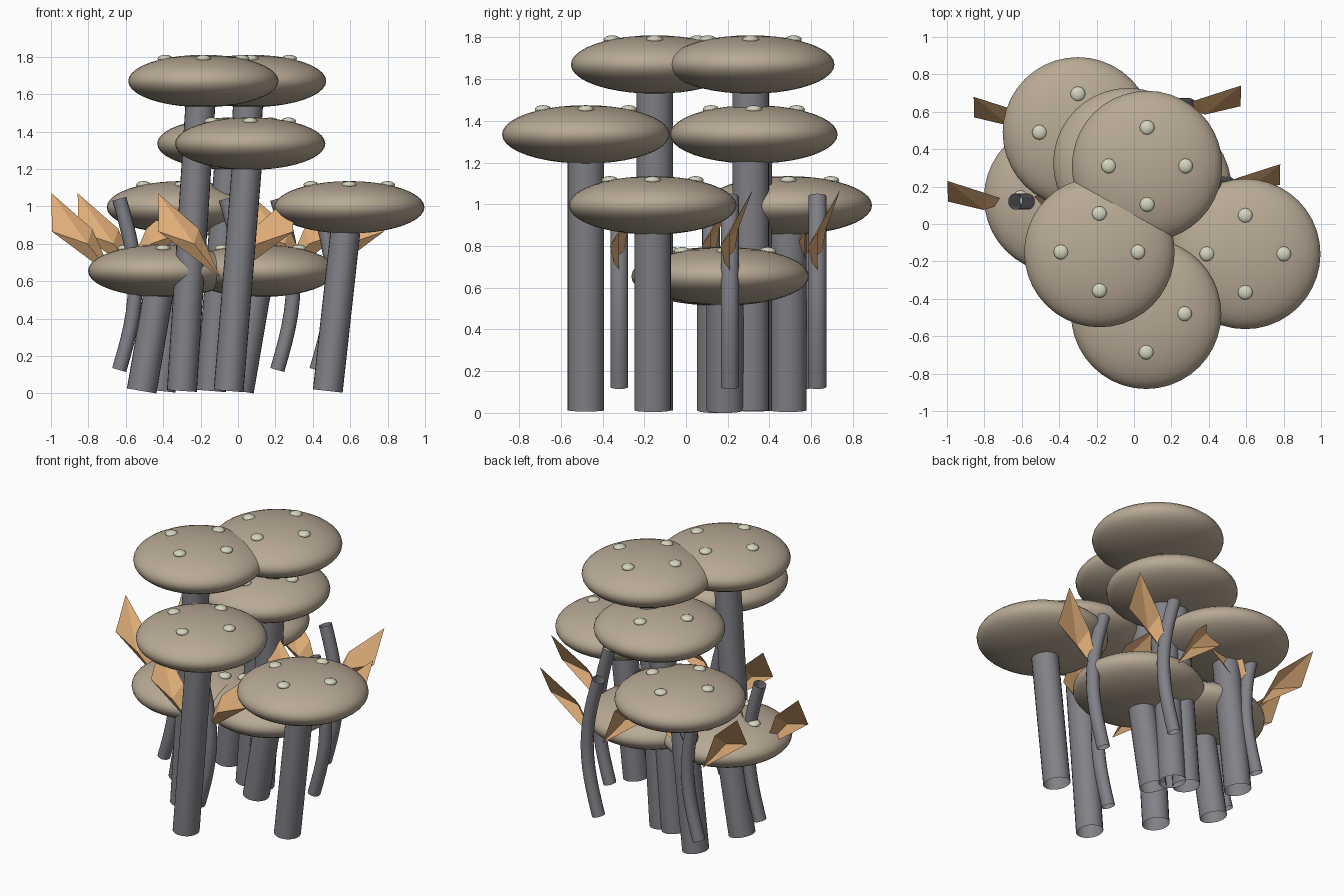
import bpy, bmesh, math
from mathutils import Vector, Matrix

if "Cube" in bpy.data.objects:
    bpy.data.objects.remove(bpy.data.objects["Cube"])


def material(name, rgb):
    m = bpy.data.materials.new(name)
    m.diffuse_color = (*rgb, 1)
    m.use_nodes = True
    m.node_tree.nodes["Principled BSDF"].inputs["Base Color"].default_value = m.diffuse_color
    return m


TAN = material("cap tan", (0.48, 0.40, 0.30))
GREY = material("stem grey", (0.22, 0.22, 0.245))
ORANGE = material("leaf orange", (0.74, 0.42, 0.19))
CREAM = material("spot cream", (0.66, 0.66, 0.52))


def finish(name, bm, mat, smooth=True):
    mesh = bpy.data.meshes.new(name)
    bm.to_mesh(mesh)
    bm.free()
    mesh.materials.append(mat)
    for p in mesh.polygons:
        p.use_smooth = smooth
    ob = bpy.data.objects.new(name, mesh)
    bpy.context.collection.objects.link(ob)
    return ob


def add_ellipsoid(bm, centre, size, segs, rings):
    m = Matrix.Translation(centre) @ Matrix.Diagonal((*size, 1))
    bmesh.ops.create_uvsphere(bm, u_segments=segs, v_segments=rings, radius=1, matrix=m)


def tube(name, path, rx, ry, segs):
    """Open tube bending in the xz plane."""
    bm = bmesh.new()
    rings = []
    for i, p in enumerate(path):
        t = (path[min(i + 1, len(path) - 1)] - path[max(i - 1, 0)]).normalized()
        side = Vector((t.z, 0, -t.x))
        rings.append([bm.verts.new(p + side * rx * math.cos(a) + Vector((0, ry * math.sin(a), 0)))
                      for a in (2 * math.pi * k / segs for k in range(segs))])
    for a, b in zip(rings, rings[1:]):
        for k in range(segs):
            n = (k + 1) % segs
            bm.faces.new((a[k], a[n], b[n], b[k]))
    return finish(name, bm, GREY)


def mushroom(x, y, z):
    # leaning stem
    tube("mushroom_stem", [Vector((x - 0.115, y, 0.013)), Vector((x - 0.01, y, z - 0.03))],
         0.08, 0.088, 24)
    # flattened cap
    bm = bmesh.new()
    add_ellipsoid(bm, (x, y, z), (0.402, 0.402, 0.14), 40, 20)
    finish("mushroom_cap", bm, TAN)
    # four raised spots
    bm = bmesh.new()
    for dx, dy in ((0.205, 0), (-0.205, 0), (0, 0.205), (0, -0.205)):
        add_ellipsoid(bm, (x + dx, y + dy, z + 0.12), (0.04, 0.04, 0.02), 12, 8)
    finish("cap_spots", bm, CREAM)


def sprout(x, y):
    # bowed thin stalk
    path = []
    for i in range(13):
        t = i / 12
        path.append(Vector((x + 0.085 * math.sin(math.pi * t), y, 0.125 + 0.915 * t)))
    tube("sprout_stalk", path, 0.039, 0.043, 16)
    # pair of folded kite leaves
    for s in (-1, 1):
        bm = bmesh.new()
        base, upper, tip, lower, fold = [
            bm.verts.new((x + s * px, y + py, pz)) for px, py, pz in (
                (0.03, 0.0, 0.62), (0.145, 0.04, 0.88), (0.362, 0.11, 1.07),
                (0.36, 0.0, 0.865), (0.17, -0.045, 0.80))]
        for a, b in ((base, upper), (upper, tip), (tip, lower), (lower, base)):
            bm.faces.new((a, b, fold) if s < 0 else (b, a, fold))
        bm.normal_update()
        finish("sprout_leaf", bm, ORANGE, False)


# mushrooms: x, y, cap height
for m in ((-0.185, -0.15, 1.67), (0.07, 0.31, 1.67),
          (0.065, -0.48, 1.335), (-0.03, 0.325, 1.335),
          (0.595, -0.16, 0.995), (-0.30, 0.49, 0.995),
          (-0.40, 0.14, 0.655), (0.12, 0.187, 0.655)):
    mushroom(*m)

# leafy sprouts: x, y
for s in ((-0.635, 0.12), (-0.495, 0.57), (-0.065, -0.32), (0.21, 0.63), (0.42, 0.21)):
    sprout(*s)
